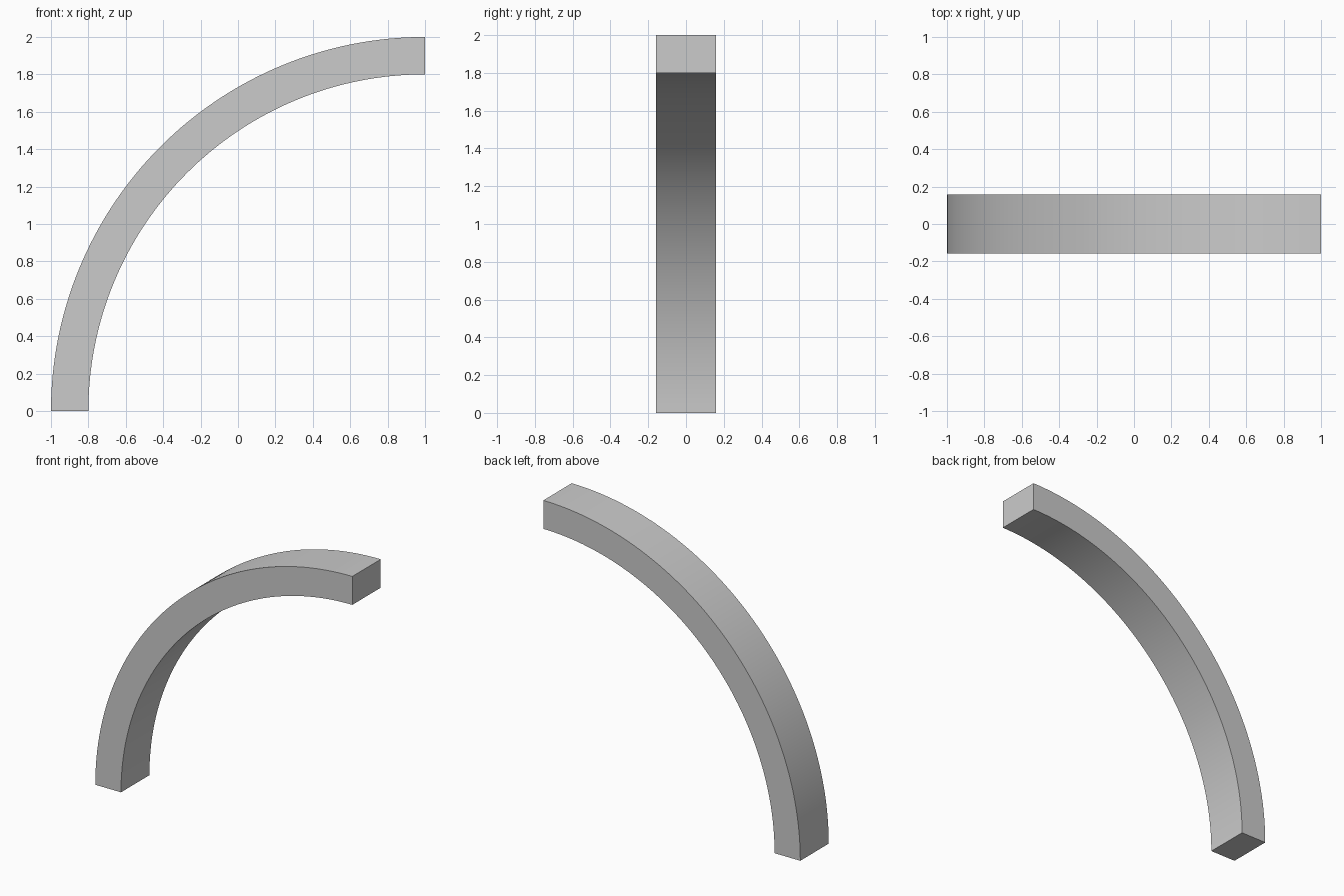
import bpy, bmesh, math

if "Cube" in bpy.data.objects:
    bpy.data.objects.remove(bpy.data.objects["Cube"])

OUTER, INNER, HALF_DEPTH, SEGMENTS = 2.0, 1.8, 0.158, 64

# Quarter arch: sweep a rectangular cross-section around the point x = 1, z = 0
bm = bmesh.new()
section = [bm.verts.new((1 - r, y, 0)) for r, y in (
    (OUTER, -HALF_DEPTH), (INNER, -HALF_DEPTH), (INNER, HALF_DEPTH), (OUTER, HALF_DEPTH))]
rings = [section]
for i in range(1, SEGMENTS + 1):
    a = math.pi / 2 * i / SEGMENTS
    rings.append([bm.verts.new((1 - (1 - v.co.x) * math.cos(a), v.co.y,
                                (1 - v.co.x) * math.sin(a))) for v in section])
for lower, upper in zip(rings, rings[1:]):
    for k in range(4):
        n = (k + 1) % 4
        bm.faces.new((lower[k], lower[n], upper[n], upper[k]))

# Flat end caps
bm.faces.new(rings[0])
bm.faces.new(rings[-1])
bmesh.ops.recalc_face_normals(bm, faces=bm.faces)

mesh = bpy.data.meshes.new("quarter_arch")
bm.to_mesh(mesh)
bm.free()
arch = bpy.data.objects.new("quarter_arch", mesh)
bpy.context.collection.objects.link(arch)

# Smooth curved faces, crisp edges
bpy.context.view_layer.objects.active = arch
arch.select_set(True)
bpy.ops.object.shade_smooth_by_angle(angle=math.radians(30))
